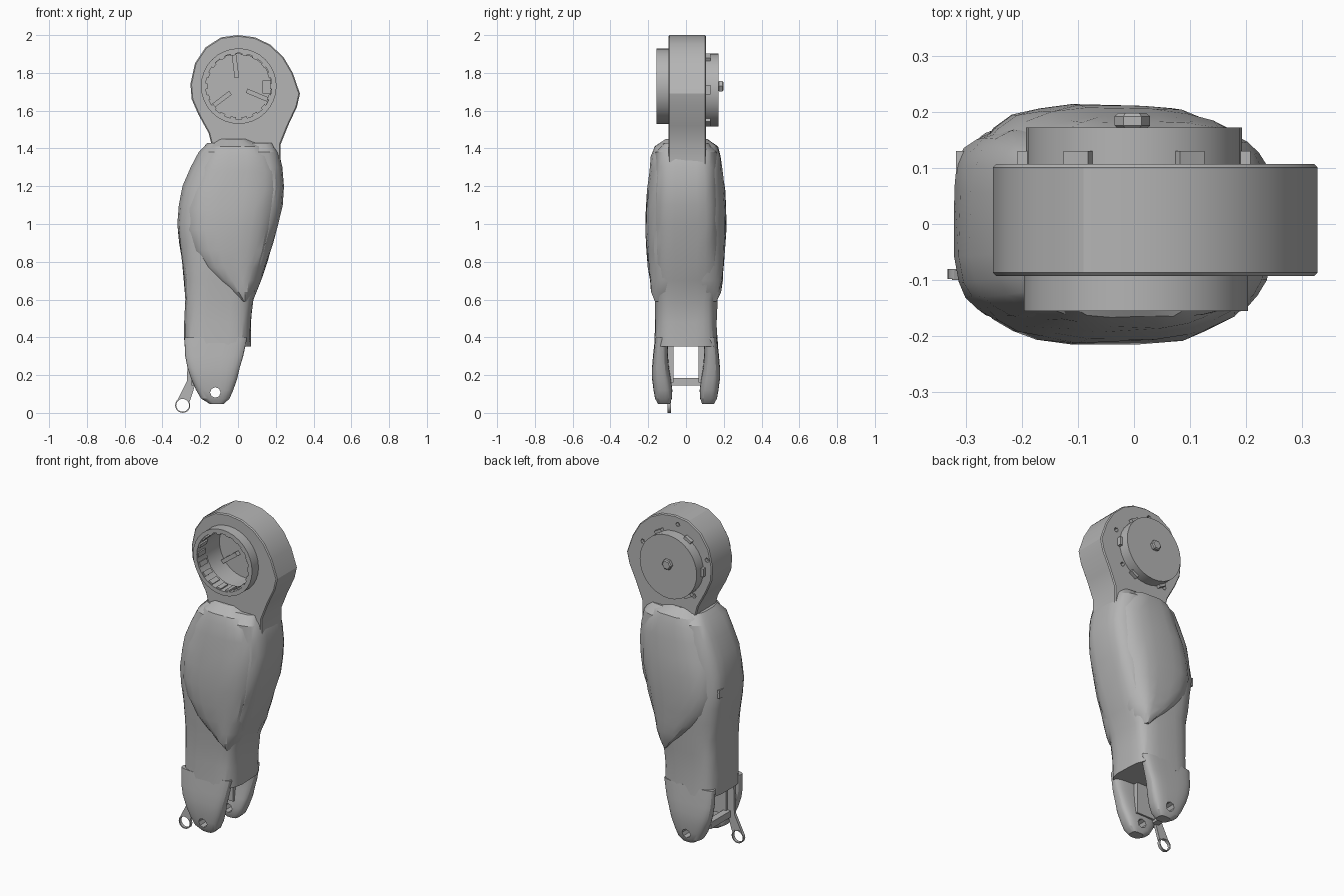
import bpy, bmesh, math, random
from mathutils import Matrix, Vector

random.seed(4)
cube = bpy.data.objects.get("Cube")
if cube:
    bpy.data.objects.remove(cube, do_unlink=True)

grey = bpy.data.materials.new("mid grey")
grey.use_nodes = True
colour = (0.46, 0.46, 0.46, 1)
grey.diffuse_color = colour
grey.node_tree.nodes["Principled BSDF"].inputs["Base Color"].default_value = colour
HUB = Vector((0.0, 0.0, 1.725))


def smooth(ob, angle=25):
    bpy.ops.object.select_all(action='DESELECT')
    ob.select_set(True)
    bpy.context.view_layer.objects.active = ob
    bpy.ops.object.shade_smooth_by_angle(angle=math.radians(angle))


def finish(bm, name):
    bmesh.ops.recalc_face_normals(bm, faces=bm.faces)
    me = bpy.data.meshes.new(name)
    bm.to_mesh(me)
    bm.free()
    ob = bpy.data.objects.new(name, me)
    bpy.context.collection.objects.link(ob)
    me.materials.append(grey)
    smooth(ob)
    return ob


def loft(name, rows, power, sides=28, jitter=0.0):
    """Rounded-box sections given as (z, x_min, x_max, y_min, y_max)."""
    bm = bmesh.new()
    rings = []
    for z, x0, x1, y0, y1 in rows:
        ring = []
        for i in range(sides):
            a = 2 * math.pi * (i + 0.5) / sides
            c, s = math.cos(a), math.sin(a)
            x = (x0 + x1) / 2 + (x1 - x0) / 2 * math.copysign(abs(c) ** power, c)
            y = (y0 + y1) / 2 + (y1 - y0) / 2 * math.copysign(abs(s) ** power, s)
            push = Vector([random.uniform(-jitter, jitter) for _ in range(2)] + [0])
            ring.append(bm.verts.new(Vector((x, y, z)) + push))
        rings.append(ring)
    for a, b in zip(rings, rings[1:]):
        for i in range(sides):
            j = (i + 1) % sides
            bm.faces.new((a[i], a[j], b[j], b[i]))
    bm.faces.new(rings[0])
    bm.faces.new(rings[-1])
    return finish(bm, name)


def even(rows):
    """Sections with one half depth, centred on y = 0."""
    return [(z, x0, x1, -h, h) for z, x0, x1, h in rows]


def slab(name, outline, y0, y1, bevel=0.0):
    """Outline in x and z, extruded through y."""
    bm = bmesh.new()
    face = bm.faces.new([bm.verts.new((x, y0, z)) for x, z in outline])
    out = bmesh.ops.extrude_face_region(bm, geom=[face])
    verts = [v for v in out['geom'] if isinstance(v, bmesh.types.BMVert)]
    bmesh.ops.translate(bm, verts=verts, vec=(0, y1 - y0, 0))
    if bevel:
        rim = [e for e in bm.edges if abs(e.verts[0].co.y - e.verts[1].co.y) < 1e-5]
        bmesh.ops.bevel(bm, geom=rim, offset=bevel, segments=1, affect='EDGES')
    return finish(bm, name)


def disc(name, x, z, r, y0, y1, sides=32, bevel=0.0):
    pts = [(x + r * math.cos(2 * math.pi * i / sides),
            z + r * math.sin(2 * math.pi * i / sides)) for i in range(sides)]
    return slab(name, pts, y0, y1, bevel)


def box(name, lo, hi, turn=Matrix()):
    bm = bmesh.new()
    lo, hi = Vector(lo), Vector(hi)
    bmesh.ops.create_cube(bm, size=1, matrix=turn @ Matrix.Translation((lo + hi) / 2)
                          @ Matrix.Diagonal((*(hi - lo), 1)))
    return finish(bm, name)


def around(x, z, angle):
    return Matrix.Translation((x, 0, z)) @ Matrix.Rotation(angle, 4, 'Y')


def cut(ob, cutters):
    for c in cutters:
        mod = ob.modifiers.new("cut", 'BOOLEAN')
        mod.operation, mod.solver, mod.object = 'DIFFERENCE', 'EXACT', c
        bpy.context.view_layer.update()
        dg = bpy.context.evaluated_depsgraph_get()
        me = bpy.data.meshes.new_from_object(ob.evaluated_get(dg))
        ob.modifiers.clear()
        ob.data = me
        bpy.data.objects.remove(c, do_unlink=True)
    smooth(ob)


# Shin core, ending in a flat edge above the ankle fork
loft("shin_core", even([
    (0.352, -0.285, 0.066, 0.168), (0.48, -0.285, 0.07, 0.162), (0.6, -0.282, 0.08, 0.166),
    (0.7, -0.285, 0.12, 0.172), (0.8, -0.298, 0.155, 0.177), (0.9, -0.312, 0.187, 0.18),
    (1.0, -0.323, 0.216, 0.182), (1.1, -0.313, 0.235, 0.18), (1.2, -0.292, 0.244, 0.178),
    (1.3, -0.25, 0.235, 0.17), (1.38, -0.208, 0.215, 0.165), (1.43, -0.16, 0.19, 0.12),
]), 0.5, jitter=0.003)

# Calf shell on both sides, coming to a point low on the shin
loft("calf_shell", even([
    (0.59, 0.02, 0.05, 0.164), (0.64, -0.05, 0.09, 0.183), (0.7, -0.13, 0.118, 0.193),
    (0.77, -0.21, 0.14, 0.202), (0.86, -0.27, 0.17, 0.209), (0.97, -0.305, 0.2, 0.215),
    (1.08, -0.3, 0.222, 0.213), (1.18, -0.28, 0.235, 0.206), (1.28, -0.238, 0.228, 0.195),
    (1.36, -0.2, 0.2, 0.186), (1.41, -0.165, 0.15, 0.168), (1.45, -0.11, 0.06, 0.11),
]), 0.68, jitter=0.004)

# Two ankle fork legs with a pin hole and a thicker inner pad
leg_rows = [
    (0.048, -0.15, -0.075, 0.085, 0.148), (0.075, -0.195, -0.045, 0.075, 0.164),
    (0.12, -0.222, -0.025, 0.072, 0.172), (0.18, -0.248, -0.004, 0.08, 0.18),
    (0.24, -0.268, 0.01, 0.09, 0.18), (0.3, -0.28, 0.028, 0.095, 0.175),
    (0.4, -0.284, 0.05, 0.095, 0.164),
]
for side, word in ((-1, "front"), (1, "back")):
    rows = [(z, x0, x1, side * a, side * b) for z, x0, x1, a, b in leg_rows]
    leg = loft(word + "_fork_leg", rows, 0.6)
    cut(leg, [disc("pin_hole", -0.12, 0.108, 0.028, -0.4, 0.4, 8)])
    ys = sorted((side * 0.067, side * 0.12))
    box(word + "_fork_pad", (-0.225, ys[0], 0.16), (-0.08, ys[1], 0.37))

# Knee housing
plate = slab("knee_housing", [
    (0, 2.0), (0.09, 1.988), (0.17, 1.95), (0.24, 1.885), (0.29, 1.8), (0.328, 1.69),
    (0.312, 1.62), (0.265, 1.52), (0.225, 1.42), (0.225, 1.3), (-0.1, 1.3), (-0.14, 1.42),
    (-0.155, 1.48), (-0.21, 1.58), (-0.245, 1.66), (-0.252, 1.74), (-0.228, 1.85),
    (-0.172, 1.935), (-0.09, 1.988)], -0.093, 0.107, 0.006)
pockets = [disc("bolt_pocket", 0.225 * math.cos(a), HUB.z + 0.225 * math.sin(a),
                0.014, 0.085, 0.2, 6)
           for a in (math.radians(d) for d in (15, 95, 165, 235, 320))]
cut(plate, [disc("bore", 0, HUB.z, 0.175, -0.3, 0.07)] + pockets)

# Hollow front hub with a ring of teeth
hub = disc("front_hub", 0.004, 1.73, 0.2, -0.155, -0.06)
cut(hub, [disc("hub_bore", 0.004, 1.73, 0.175, -0.3, 0.2)])
for i in range(18):
    box("hub_tooth", (0.165, -0.15, -0.014), (0.19, -0.08, 0.014),
        around(0.004, 1.73, i * math.tau / 18))

# Ribs and a stop block inside the hollow hub
for i in range(3):
    box("inner_rib", (0.05, 0.04, -0.012), (0.17, 0.075, 0.012),
        around(0, HUB.z, i * math.tau / 3 + 0.4))
box("stop_block", (0.13, -0.06, 1.69), (0.19, 0.0, 1.76))

# Back hub cap with its bolt and lugs
disc("back_hub", 0, 1.71, 0.193, 0.1, 0.172)
disc("back_bolt", -0.003, 1.73, 0.032, 0.17, 0.198, 6, 0.006)
for i in range(6):
    box("hub_lug", (0.17, 0.1, -0.025), (0.208, 0.13, 0.025),
        around(0, 1.71, i * math.tau / 6))

# Calf latch
box("calf_latch", (-0.318, 0.09, 0.97), (-0.28, 0.13, 1.02))

# Ankle cross bar, and the link arm ending in an eyelet
box("cross_bar", (-0.245, -0.125, 0.145), (-0.205, 0.11, 0.185))
arm = slab("link_arm", [(-0.265, 0.36), (-0.215, 0.36), (-0.22, 0.17), (-0.255, 0.06),
                        (-0.325, 0.06), (-0.27, 0.17)], -0.1, -0.082)
eyelet = disc("link_eyelet", -0.293, 0.04, 0.04, -0.098, -0.08, 20)
for ob in (arm, eyelet):
    cut(ob, [disc("eye_hole", -0.293, 0.04, 0.034, -0.3, 0.3, 20)])
